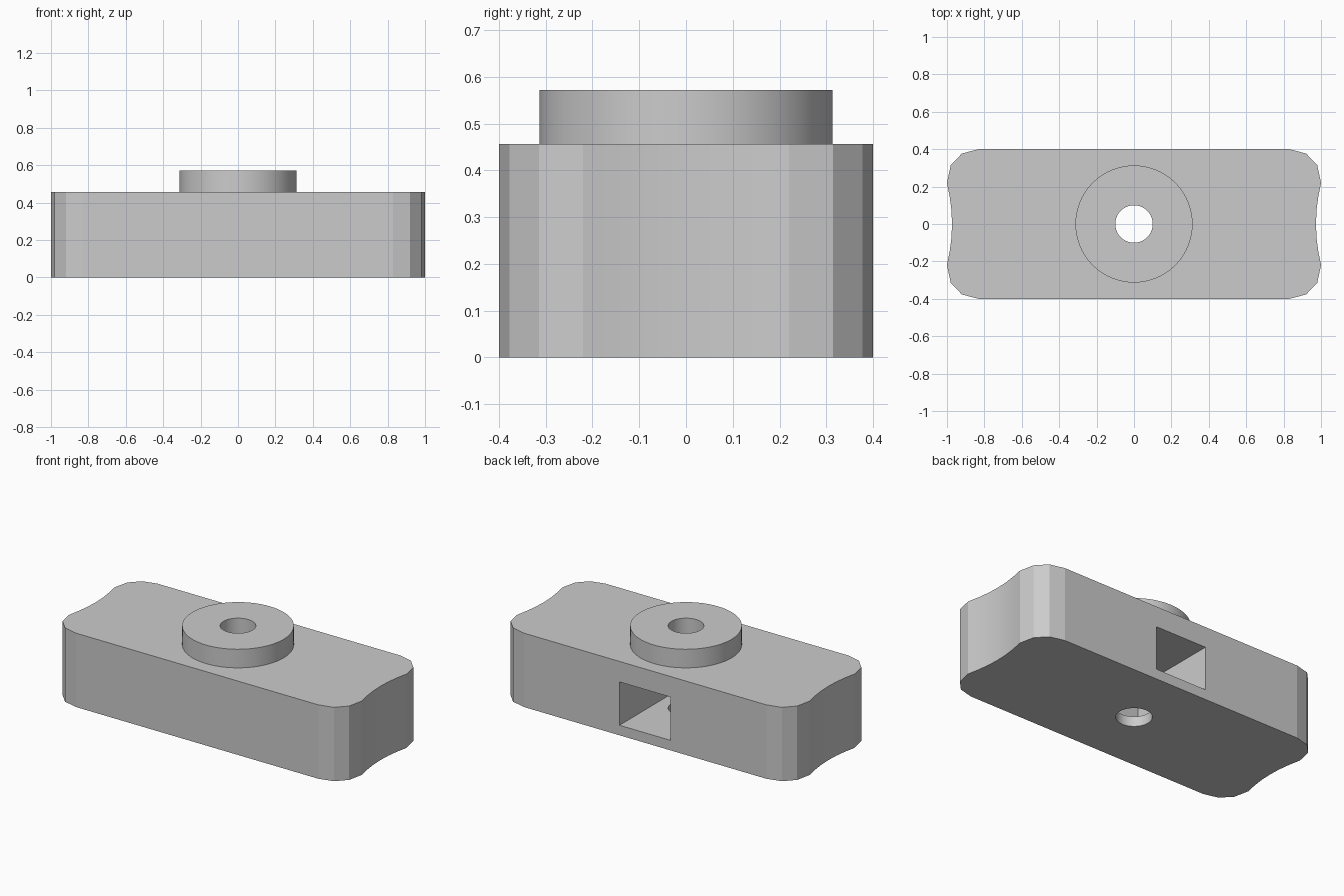
import bpy, bmesh

BODY_TOP, COLLAR_TOP = 0.457, 0.572

old = bpy.data.objects.get("Cube")
if old:
    bpy.data.objects.remove(old, do_unlink=True)

# Single grey material
grey = bpy.data.materials.new("plain grey")
grey.use_nodes = True
color = (0.6, 0.6, 0.6, 1)
grey.diffuse_color = color
grey.node_tree.nodes["Principled BSDF"].inputs["Base Color"].default_value = color


def prism(name, outline, bottom, top):
    """Extrude a closed outline upward into a solid."""
    bm = bmesh.new()
    base = bm.faces.new([bm.verts.new((x, y, bottom)) for x, y in outline])
    extruded = bmesh.ops.extrude_face_region(bm, geom=[base])["geom"]
    for v in extruded:
        if isinstance(v, bmesh.types.BMVert):
            v.co.z = top
    bmesh.ops.recalc_face_normals(bm, faces=bm.faces)
    mesh = bpy.data.meshes.new(name)
    bm.to_mesh(mesh)
    bm.free()
    mesh.materials.append(grey)
    obj = bpy.data.objects.new(name, mesh)
    bpy.context.collection.objects.link(obj)
    return obj


def cylinder(name, radius, bottom, top):
    bpy.ops.mesh.primitive_cylinder_add(
        vertices=64, radius=radius, depth=top - bottom,
        location=(0, 0, (bottom + top) / 2))
    obj = bpy.context.object
    obj.name = name
    obj.data.materials.append(grey)
    return obj


def activate(obj):
    bpy.ops.object.select_all(action="DESELECT")
    obj.select_set(True)
    bpy.context.view_layer.objects.active = obj


def cut(target, cutter):
    mod = target.modifiers.new("cut", "BOOLEAN")
    mod.operation = "DIFFERENCE"
    mod.solver = "EXACT"
    mod.object = cutter
    activate(target)
    bpy.ops.object.modifier_apply(modifier=mod.name)


# Body: rounded corners and shallow concave ends, mirrored from one quarter
quarter = [(0.83, 0.4), (0.92, 0.377), (0.98, 0.314), (1.0, 0.22),
           (0.986, 0.15), (0.976, 0.075), (0.973, 0)]
right_half = quarter + [(x, -y) for x, y in reversed(quarter[:-1])]
outline = right_half + [(-x, y) for x, y in reversed(right_half)]
body = prism("body", outline, 0, BODY_TOP)

# Raised round collar
collar = cylinder("collar", 0.313, BODY_TOP, COLLAR_TOP)

# Square pocket entering from the back, and the vertical bore
w = 0.175
pocket = prism("pocket_cutter", [(-w, -w), (w, -w), (w, 0.5), (-w, 0.5)], 0.062, 0.33)
bore = cylinder("bore_cutter", 0.1, -0.1, COLLAR_TOP + 0.1)
cut(body, pocket)
cut(body, bore)
cut(collar, bore)
for helper in (pocket, bore):
    bpy.data.objects.remove(helper, do_unlink=True)

# Smooth round walls, crisp edges
for obj in (body, collar):
    activate(obj)
    bpy.ops.object.shade_smooth_by_angle(angle=0.2)
